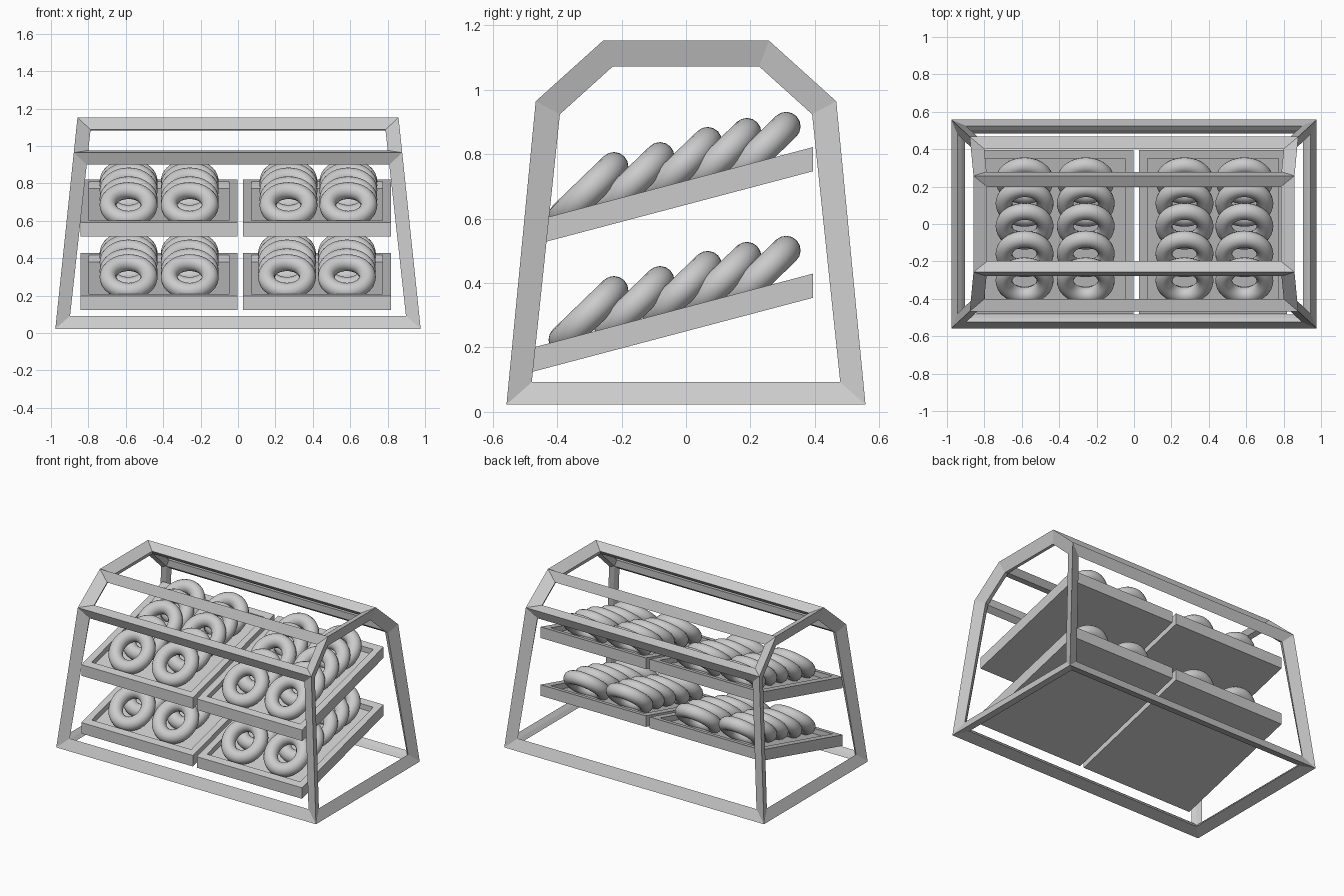
import bpy, bmesh, math

if "Cube" in bpy.data.objects:
    bpy.data.objects.remove(bpy.data.objects["Cube"])

SLOPE = 0.264          # shelves rise toward the back
Y0, Y1 = -0.48, 0.395  # shelf front and back edges


def finish(bm, name):
    bmesh.ops.recalc_face_normals(bm, faces=bm.faces)
    me = bpy.data.meshes.new(name)
    bm.to_mesh(me)
    bm.free()
    ob = bpy.data.objects.new(name, me)
    bpy.context.collection.objects.link(ob)
    return ob


# Frame: tapered hexagonal prism turned into mitred bars
half = [(-0.53, 0.046, 0.949), (-0.4355, 0.946, 0.85), (-0.245, 1.118, 0.831)]
profile = half + [(-y, z, x) for y, z, x in reversed(half)]
bm = bmesh.new()
left = [bm.verts.new((-x, y, z)) for y, z, x in profile]
right = [bm.verts.new((x, y, z)) for y, z, x in profile]
bm.faces.new(left)
bm.faces.new(right[::-1])
for i in range(6):
    j = (i + 1) % 6
    bm.faces.new((left[i], right[i], right[j], left[j]))
frame = finish(bm, "stand_frame")
wire = frame.modifiers.new("bars", 'WIREFRAME')
wire.thickness = 0.0917
wire.offset = 0
wire.use_even_offset = True


# Tray: box with a recessed top, sheared so its ends stay vertical
def tray(name, x0, x1, z):
    bm = bmesh.new()
    bmesh.ops.create_cube(bm, size=1)
    for v in bm.verts:
        v.co.x = x0 if v.co.x < 0 else x1
        v.co.y = Y0 if v.co.y < 0 else Y1
        v.co.z = z if v.co.z < 0 else z + 0.075
    top = max(bm.faces, key=lambda f: f.calc_center_median().z)
    bmesh.ops.inset_region(bm, faces=[top], thickness=0.064)
    ring = bmesh.ops.extrude_discrete_faces(bm, faces=[top])["faces"][0]
    for v in ring.verts:
        v.co.z -= 0.036
    for v in bm.verts:
        v.co.z += SLOPE * (v.co.y - Y0)
    return finish(bm, name)


for level, z in (("lower", 0.123), ("upper", 0.516)):
    tray(level + "_tray_left", -0.842, -0.003, z)
    tray(level + "_tray_right", 0.026, 0.818, z)

# Ring breads leaning back in five rows on every tray
bpy.ops.mesh.primitive_torus_add(major_radius=0.11, minor_radius=0.045,
                                 major_segments=40, minor_segments=16)
base = bpy.context.object
base.name = "ring_bread"
bpy.ops.object.shade_smooth()
rows = [(-0.303, 0.685), (-0.16, 0.716), (-0.012, 0.763), (0.11, 0.791), (0.232, 0.81)]
columns = [-0.585, -0.258, 0.27, 0.59]
first = True
for drop in (0, 0.385):
    for x in columns:
        for y, z in rows:
            ob = base
            if not first:
                ob = base.copy()
                bpy.context.collection.objects.link(ob)
            first = False
            shift = -0.008 if drop and x > 0 else 0
            ob.location = (x + shift, y, z - drop)
            ob.rotation_euler = (math.radians(44), 0, 0)
